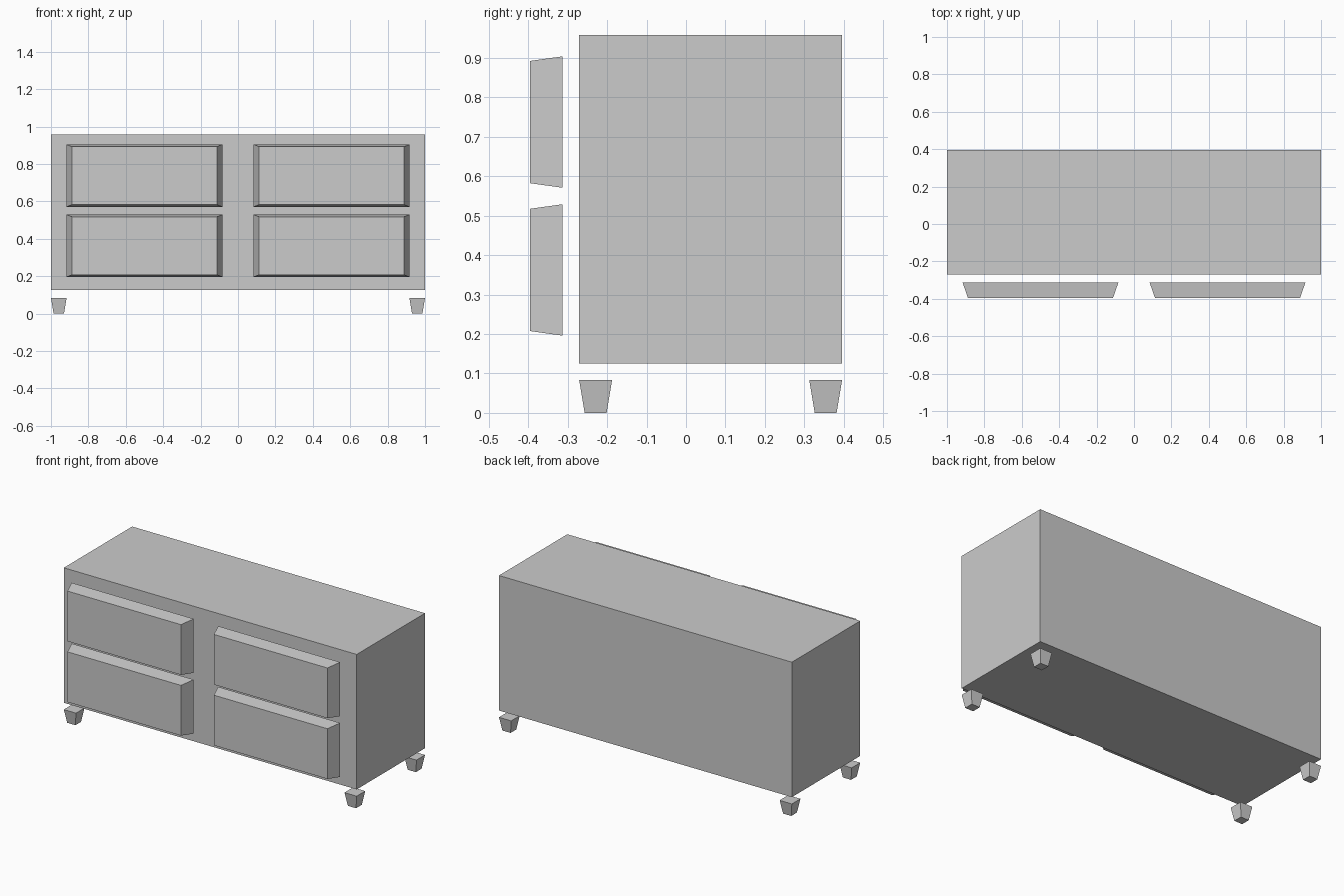
import bpy, bmesh
from mathutils import Vector

if "Cube" in bpy.data.objects:
    bpy.data.objects.remove(bpy.data.objects["Cube"])


def tapered_box(name, center, size, axis=2, end=None, taper=1.0):
    """Box whose face on one end (-1 or +1) of the axis is scaled by taper."""
    bm = bmesh.new()
    bmesh.ops.create_cube(bm, size=1)
    for v in bm.verts:
        k = taper if end and v.co[axis] * end > 0 else 1.0
        v.co = Vector([v.co[i] * size[i] * (1 if i == axis else k) for i in range(3)])
    mesh = bpy.data.meshes.new(name)
    bm.to_mesh(mesh)
    bm.free()
    obj = bpy.data.objects.new(name, mesh)
    obj.location = center
    bpy.context.collection.objects.link(obj)
    return obj


# cabinet body
tapered_box("cabinet_body", (0, 0.0625, 0.5417), (2, 0.6667, 0.8333))

for sx, side in ((-1, "left"), (1, "right")):
    # drawer fronts, narrowing towards the viewer
    for z, level in ((0.3625, "lower"), (0.7375, "upper")):
        tapered_box(f"{level}_{side}_drawer", (sx * 0.5, -0.3542, z),
                    (0.8333, 0.0833, 0.3333), axis=1, end=-1, taper=0.93)
    # feet, narrowing towards the floor
    for y, place in ((-0.2292, "front"), (0.3542, "back")):
        tapered_box(f"{place}_{side}_foot", (sx * 0.9583, y, 0.04167),
                    (0.0833, 0.0833, 0.0833), axis=2, end=-1, taper=0.667)
